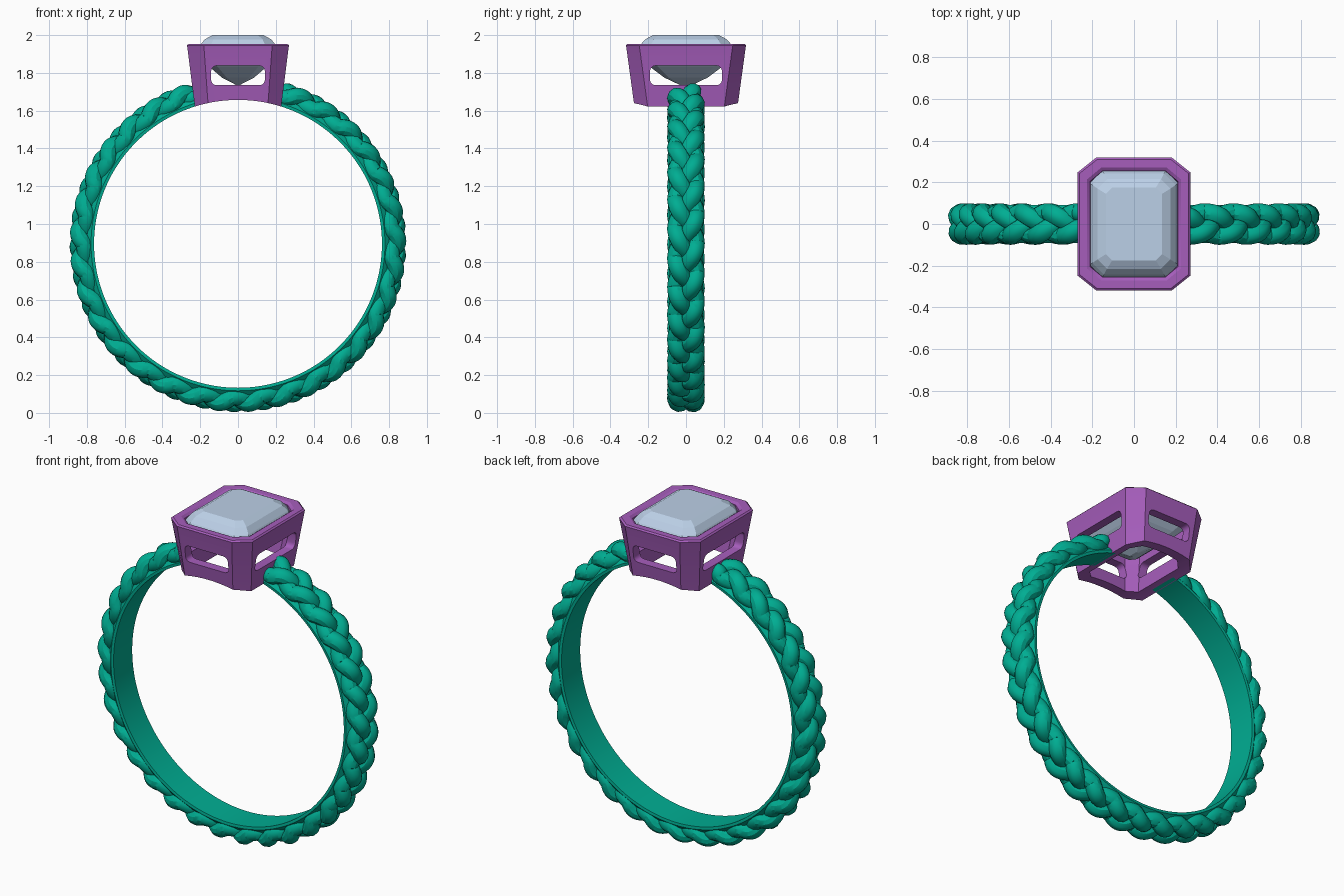
import bpy, bmesh, math
from math import sin, cos, pi

if "Cube" in bpy.data.objects:
    bpy.data.objects.remove(bpy.data.objects["Cube"])

CZ, R_IN = 0.895, 0.762      # ring centre height, inner radius
GAP = 0.265                  # half angle left open under the setting


def material(name, col):
    m = bpy.data.materials.new(name)
    m.diffuse_color = (*col, 1)
    m.use_nodes = True
    m.node_tree.nodes["Principled BSDF"].inputs["Base Color"].default_value = m.diffuse_color
    return m


green = material("green_metal", (0.0, 0.42, 0.29))
purple = material("purple_metal", (0.38, 0.11, 0.50))
blue = material("pale_blue_stone", (0.50, 0.63, 0.80))


def loft(name, rings, mat=None, closed=False):
    """Skin a list of equal-length vertex rings; cap the ends or close the loop."""
    bm = bmesh.new()
    vs = [[bm.verts.new(p) for p in r] for r in rings]
    n = len(rings[0])
    pairs = list(zip(vs, vs[1:])) + ([(vs[-1], vs[0])] if closed else [])
    for a, b in pairs:
        for i in range(n):
            j = (i + 1) % n
            bm.faces.new((a[i], a[j], b[j], b[i]))
    if not closed:
        bm.faces.new(vs[0][::-1])
        bm.faces.new(vs[-1])
    bmesh.ops.recalc_face_normals(bm, faces=bm.faces)
    me = bpy.data.meshes.new(name)
    bm.to_mesh(me)
    bm.free()
    ob = bpy.data.objects.new(name, me)
    bpy.context.collection.objects.link(ob)
    if mat:
        me.materials.append(mat)
    return ob


def activate(ob):
    bpy.ops.object.select_all(action='DESELECT')
    ob.select_set(True)
    bpy.context.view_layer.objects.active = ob


def smooth(ob):
    activate(ob)
    bpy.ops.object.shade_smooth_by_angle(angle=math.radians(30))


def cut(ob, cutter):
    cutter.hide_render = True
    activate(ob)
    m = ob.modifiers.new("cut", 'BOOLEAN')
    m.operation, m.solver, m.object = 'DIFFERENCE', 'EXACT', cutter
    bpy.ops.object.modifier_apply(modifier=m.name)
    bpy.data.objects.remove(cutter)


def octagon(x, y, z, cx, cy):
    """Rectangle with clipped corners."""
    return [(x, -y + cy, z), (x, y - cy, z), (x - cx, y, z), (-x + cx, y, z),
            (-x, y - cy, z), (-x, -y + cy, z), (-x + cx, -y, z), (x - cx, -y, z)]


def polar(r, y, a):
    """Point on the ring; a runs counterclockwise in the front view from the top."""
    return (-r * sin(a), y, CZ + r * cos(a))


# Smooth inner band
STEPS = 128
angles = [GAP + (2 * pi - 2 * GAP) * i / STEPS for i in range(STEPS + 1)]
profile = [(R_IN, -0.088), (R_IN, 0.088), (0.778, 0.09), (0.80, 0.07), (0.80, -0.07), (0.778, -0.09)]
band = loft("inner_band", [[polar(r, y, a) for r, y in profile] for a in angles], green)
smooth(band)

# Three braided strands
N, TURNS, THICK = 520, 11, 0.046
for k in range(3):
    cu = bpy.data.curves.new("braid_strand", 'CURVE')
    cu.dimensions = '3D'
    cu.bevel_depth, cu.bevel_resolution, cu.use_fill_caps = THICK, 4, True
    sp = cu.splines.new('POLY')
    sp.points.add(N)
    for i, p in enumerate(sp.points):
        a = GAP + (2 * pi - 2 * GAP) * i / N
        t = TURNS * a + k * 2 * pi / 3
        s = sin(2 * t)
        r = 0.813 + (0.033 if s > 0 else 0.004) * s
        p.co = (*polar(r, 0.054 * sin(t), a), 1)
        e = min(i, N - i) / 5                      # rounded tips
        p.radius = 1 if e >= 1 else max(0.15, math.sqrt(1 - (1 - e) ** 2))
    cu.materials.append(green)
    ob = bpy.data.objects.new("braid_strand_%d" % (k + 1), cu)
    bpy.context.collection.objects.link(ob)
    activate(ob)
    bpy.ops.object.convert(target='MESH')
    smooth(bpy.context.object)

# Bezel setting: tapered octagonal wall with a softened rim
bezel = loft("bezel_setting", [
    octagon(0.226, 0.27, 1.60, 0.07, 0.07),
    octagon(0.268, 0.316, 1.935, 0.088, 0.07),
    octagon(0.270, 0.318, 1.945, 0.088, 0.07),
    octagon(0.262, 0.310, 1.953, 0.086, 0.068),
    octagon(0.225, 0.272, 1.953, 0.07, 0.058),
    octagon(0.210, 0.255, 1.942, 0.06, 0.05),
    octagon(0.205, 0.25, 1.84, 0.06, 0.05),
    octagon(0.165, 0.21, 1.60, 0.05, 0.05)], purple, closed=True)


def window(half, along_x):
    """Rounded window cutter running right through the setting."""
    z0, z1, rad = 1.735, 1.838, 0.028
    pts = []
    for sx, cz, start in ((1, z0 + rad, -pi / 2), (1, z1 - rad, 0),
                          (-1, z1 - rad, pi / 2), (-1, z0 + rad, pi)):
        for i in range(6):
            a = start + i * pi / 10
            pts.append((sx * (half - rad) + rad * cos(a), cz + rad * sin(a)))
    return loft("window_cutter", [[(d, u, v) if along_x else (u, d, v) for u, v in pts]
                                  for d in (-0.6, 0.6)])


cut(bezel, window(0.142, False))
cut(bezel, window(0.19, True))
cut(bezel, loft("finger_cutter", [[polar(R_IN, y, 2 * pi * i / 160) for i in range(160)]
                                  for y in (-0.6, 0.6)]))
smooth(bezel)

# Step-cut stone: pavilion, girdle, crown
loft("gemstone", [octagon(x, y, z, c, c) for x, y, z, c in (
    (0.008, 0.03, 1.735, 0.004), (0.085, 0.115, 1.775, 0.025),
    (0.155, 0.195, 1.835, 0.045), (0.213, 0.256, 1.895, 0.06),
    (0.213, 0.256, 1.925, 0.06), (0.200, 0.243, 1.947, 0.056),
    (0.175, 0.215, 1.978, 0.045), (0.135, 0.175, 2.0, 0.03))], blue)
